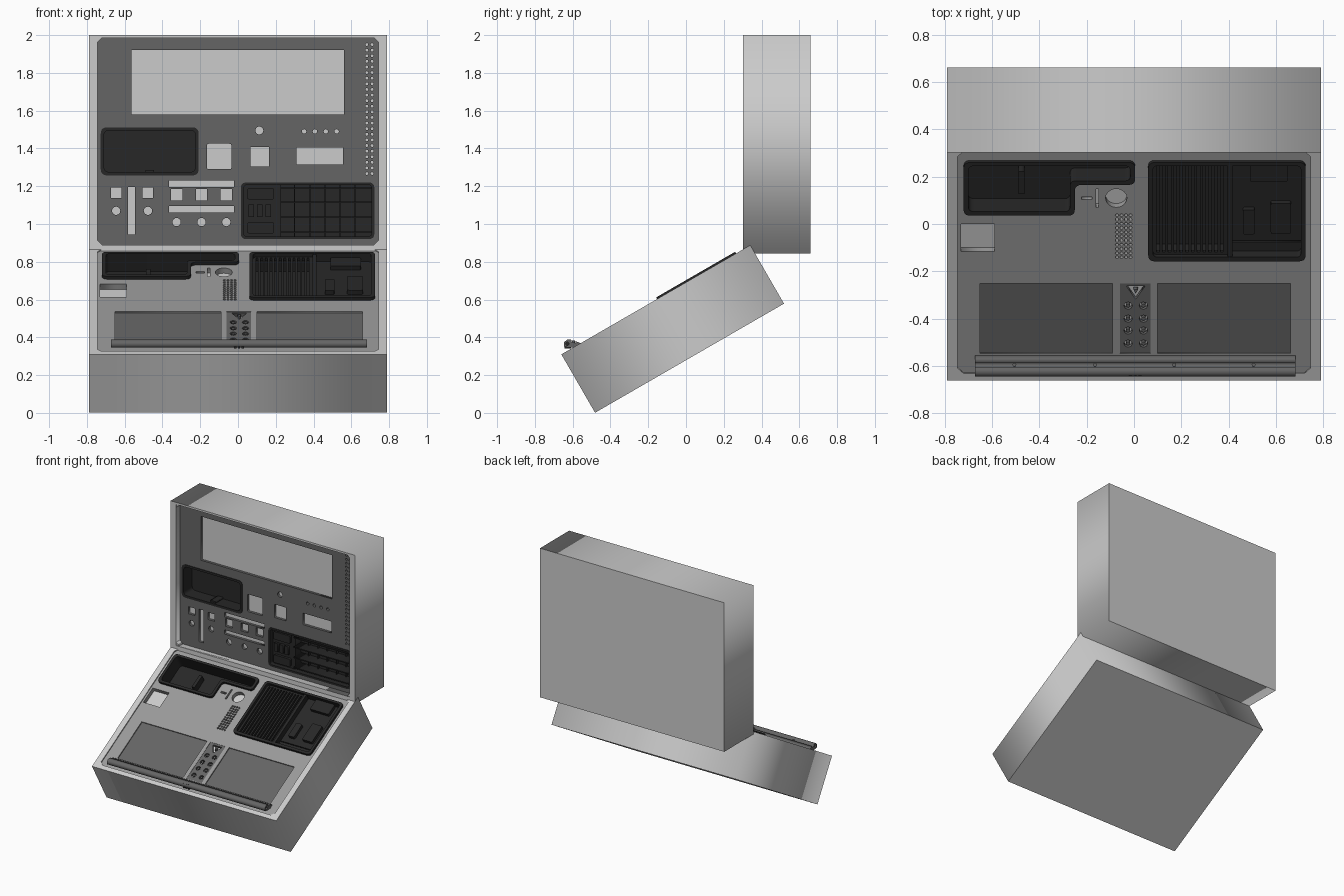
import bpy, bmesh, math
from mathutils import Matrix, Vector

if "Cube" in bpy.data.objects:
    bpy.data.objects.remove(bpy.data.objects["Cube"])

def mat(name, g):
    m = bpy.data.materials.new(name)
    m.diffuse_color = (g, g, g, 1)
    m.use_nodes = True
    m.node_tree.nodes["Principled BSDF"].inputs["Base Color"].default_value = m.diffuse_color
    return m

DARK, MID, BLACK = mat("dark_grey", 0.13), mat("mid_grey", 0.32), mat("black", 0.02)
# Local frames: x across, y away from the front / up, z out of the open face
LOW = Matrix.Translation((0, -0.66, 0.31)) @ Matrix.Rotation(math.radians(30), 4, 'X')
UP = Matrix.Translation((0, 0.303, 0.845)) @ Matrix.Rotation(math.radians(90), 4, 'X')
ALONG_X = Matrix(((0, 0, 1, 0), (1, 0, 0, 0), (0, 1, 0, 0), (0, 0, 0, 1)))
W, H, D = 0.79, 1.155, 0.357

def poly(pts, r=0.0, n=5):
    """Closed outline with optional rounded corners."""
    if not r:
        return pts
    out, P = [], [Vector(p) for p in pts]
    for i, p in enumerate(P):
        a = p + (P[i - 1] - p).normalized() * r
        b = p + (P[(i + 1) % len(P)] - p).normalized() * r
        for k in range(n + 1):
            t = k / n
            out.append(tuple(a * (1 - t) ** 2 + p * 2 * t * (1 - t) + b * t * t))
    return out

def rect(x0, x1, y0, y1, r=0.0):
    return poly([(x0, y0), (x1, y0), (x1, y1), (x0, y1)], r)

def sq(x, y, s, t=None, r=0.0):
    t = t or s
    return rect(x - s / 2, x + s / 2, y - t / 2, y + t / 2, r)

def circ(x, y, r, n=16):
    return [(x + r * math.cos(2 * math.pi * i / n), y + r * math.sin(2 * math.pi * i / n)) for i in range(n)]

def slab(name, loops, z0, z1, frame, m=None):
    """Extruded flat shape; loops inside other loops become holes."""
    cu = bpy.data.curves.new(name, 'CURVE')
    cu.dimensions, cu.fill_mode, cu.extrude = '2D', 'BOTH', (z1 - z0) / 2
    for loop in loops:
        s = cu.splines.new('POLY')
        s.points.add(len(loop) - 1)
        for p, q in zip(s.points, loop):
            p.co = (q[0], q[1], 0, 1)
        s.use_cyclic_u = True
    ob = bpy.data.objects.new(name, cu)
    bpy.context.collection.objects.link(ob)
    bpy.ops.object.select_all(action='DESELECT')
    ob.select_set(True)
    bpy.context.view_layer.objects.active = ob
    bpy.ops.object.convert(target='MESH')
    ob = bpy.context.object
    bm = bmesh.new()
    bm.from_mesh(ob.data)
    bmesh.ops.remove_doubles(bm, verts=bm.verts, dist=1e-5)
    bmesh.ops.recalc_face_normals(bm, faces=bm.faces)
    bm.to_mesh(ob.data)
    bm.free()
    ob.data.transform(frame @ Matrix.Translation((0, 0, (z0 + z1) / 2)))
    ob.data.materials.clear()
    if m:
        ob.data.materials.append(m)
    return ob

def case(name, inner, floor, pockets, frame):
    """Solid box with a recessed face, plus deeper pockets for the trays."""
    ob = slab(name, [rect(-W, W, 0, H)], -D, 0, frame)
    cuts = [([inner], floor)] + pockets
    for loops, depth in cuts:
        c = slab(name + "_cutter", loops, -depth, 0.05, frame)
        c.hide_render = True
        c.hide_set(True)
        b = ob.modifiers.new("cut", 'BOOLEAN')
        b.object, b.operation, b.solver = c, 'DIFFERENCE', 'EXACT'
    bpy.context.view_layer.objects.active = ob
    for b in list(ob.modifiers):
        bpy.ops.object.modifier_apply(modifier=b.name)
    for o in [o for o in bpy.data.objects if o.name.startswith(name + "_cutter")]:
        bpy.data.objects.remove(o)

def tray(name, outer, inner, top, bottom, frame):
    slab(name + "_wall", [outer, inner], bottom, top, frame, BLACK)
    slab(name + "_floor", [outer], bottom - 0.01, bottom, frame, BLACK)

def gussets(name, x, y0, y1, z0, z1, frame):
    s, loops = 0.025, []
    for sx in (-1, 1):
        for y, sy in ((y0, 1), (y1, -1)):
            loops.append([(sx * x, y), (sx * (x - s), y), (sx * x, y + sy * s)])
    slab(name, loops, z0, z1, frame)

# ---------- lower half (tilted base) ----------
def v(y):
    return (y + 0.655) / 0.866      # top-view y to distance along the slope

def lrect(x0, x1, y0, y1, r=0.0):
    return rect(x0, x1, v(y0), v(y1), r)

L_out = poly([(-.72, v(.045)), (-.25, v(.045)), (-.25, v(.175)), (.005, v(.175)), (.005, v(.27)), (-.72, v(.27))], .03)
L_in = poly([(-.70, v(.062)), (-.27, v(.062)), (-.27, v(.192)), (-.015, v(.192)), (-.015, v(.255)), (-.70, v(.255))], .025)
R_out, R_in = lrect(.06, .725, -.148, .27, .03), lrect(.08, .705, -.13, .255, .02)
low_inner = rect(-.745, .745, .033, 1.115)
case("base_case", low_inner, .04, [([L_out], .11), ([R_out], .11)], LOW)

keys = [lrect(-.65, -.09, -.545, -.25), lrect(.10, .66, -.545, -.25)]
strip = lrect(-.06, .07, -.545, -.25)
holes = keys + [strip, L_out, R_out, lrect(-.73, -.59, -.115, 0),
                sq(-.2, v(.11), .045, .014), sq(-.155, v(.11), .011, .09), circ(-.075, v(.11), .045, 24)]
holes += [circ(-.072 + .019 * i, v(-.14) + .0205 * j, .0075, 6) for i in range(4) for j in range(11)]
slab("base_panel", [low_inner] + holes, -.04, -.008, LOW, MID)
slab("keyboard_pads", keys, -.04, -.016, LOW, DARK)

# centre strip with plain pierced markings
marks = [[(-.033, v(-.262)), (.047, v(-.262)), (.007, v(-.318))],
         [(-.003, v(-.276)), (.017, v(-.276)), (.007, v(-.295))]]
for x in (-.025, .04):
    for y in (-.345, -.4, -.45, -.505):
        marks += [circ(x, v(y), .018, 8), circ(x, v(y), .009, 8)]
slab("centre_strip", [strip] + marks, -.03, -.010, LOW, DARK)

tray("left_tray", L_out, L_in, .010, -.10, LOW)
slab("left_tray_tab", [sq(-.475, v(.155), .025, .11)], -.10, -.05, LOW, BLACK)
tray("right_tray", R_out, R_in, .010, -.10, LOW)
slab("right_tray_divider", [lrect(.395, .415, -.13, .255)], -.10, .005, LOW, BLACK)
# grille over the left part of the right tray
slots = [lrect(.095 + .0245 * i, .107 + .0245 * i, -.12, .245) for i in range(12)]
slab("tray_grille", [lrect(.08, .395, -.13, .255)] + slots, -.03, -.012, LOW, BLACK)
slab("tray_shelf", [lrect(.415, .705, -.13, -.09), lrect(.415, .705, -.085, .255)], -.055, -.04, LOW, BLACK)
slab("tray_blocks", [sq(.57, v(.215), .16, .09, .01), sq(.485, v(.005), .05, .12, .01), sq(.62, v(.02), .085, .15, .01)],
     -.04, -.015, LOW, BLACK)
gussets("base_corner_gussets", .745, .033, 1.115, -.008, -.001, LOW)

# front bar with a channel, screws and latch prongs
bar = [(-.645, .352), (-.645, .374), (-.63, .388), (-.605, .387), (-.605, .376), (-.585, .37),
       (-.585, .381), (-.556, .367), (-.562, .348), (-.62, .345)]
slab("front_bar", [bar, circ(-.628, .366, .009, 12)], -.672, .682, ALONG_X, DARK)
slab("bar_screws", [circ(x, -.595, .008, 10) for x in (-.505, -.165, .17, .505)], .368, .382, Matrix(), DARK)
slab("latch_prongs", [rect(x - .006, x + .006, -.642, -.61) for x in (-.015, .005, .025)], .342, .378, Matrix(), BLACK)

# ---------- upper half (upright lid) ----------
def h(z):
    return z - 0.845

def urect(x0, x1, z0, z1, r=0.0):
    return rect(x0, x1, h(z0), h(z1), r)

B_out, B_in = urect(-.727, -.208, 1.257, 1.512, .035), urect(-.71, -.225, 1.275, 1.496, .03)
F_out, F_in = urect(.015, .722, .92, 1.22, .03), urect(.03, .708, .935, 1.207, .02)
up_inner = rect(-.745, .745, .045, 1.14)
case("lid_case", up_inner, .07, [([B_out], .16), ([F_out], .16)], UP)

holes = [B_out, F_out,
         urect(-.565, .56, 1.58, 1.92), urect(-.165, -.035, 1.29, 1.425, .01), urect(.065, .165, 1.305, 1.408),
         urect(.31, .555, 1.315, 1.405), circ(.113, h(1.495), .021, 20),
         urect(-.582, -.545, .945, 1.197), urect(-.365, -.022, 1.195, 1.23), urect(-.365, -.022, 1.062, 1.095)]
holes += [circ(x, h(1.49), .012, 12) for x in (.35, .407, .465, .522)]
for x in (-.645, -.477):
    holes += [sq(x, h(1.165), .055), circ(x, h(1.07), .022)]
for x in (-.325, -.193, -.062):
    holes += [sq(x, h(1.155), .06), circ(x, h(1.01), .022)]
holes += [circ(x, h(1.267 + .0297 * j), .008, 8) for x in (.682, .71) for j in range(24)]
slab("lid_panel", [up_inner] + holes, -.07, -.05, UP, DARK)

tray("lid_bin", B_out, B_in, -.045, -.15, UP)
slab("lid_bin_tab", [urect(-.49, -.445, 1.275, 1.287)], -.15, -.06, UP, BLACK)
tray("lid_rack", F_out, F_in, -.045, -.15, UP)
# rack: step block with small parts, ramped channels between thin dividers
slab("rack_step", [urect(.03, .225, .935, 1.207)], -.15, -.08, UP, BLACK)
slab("rack_blocks", [urect(.05, .19, 1.13, 1.19, .01), urect(.05, .19, .95, 1.01, .01)]
     + [sq(.07 + .045 * i, h(1.07), .03, .065) for i in range(3)], -.08, -.06, UP, BLACK)
slab("rack_dividers", [urect(.225, .708, z - .004, z + .004) for z in (.957, 1.035, 1.115, 1.19)], -.15, -.055, UP, BLACK)
ramp = [(-.09, .235), (-.15, .235), (-.15, .705), (-.10, .705), (-.145, .5)]
slab("rack_ribs", [urect(x - .003, x + .003, .935, 1.207) for x in (.30, .38, .46, .54, .62)], -.15, -.13, UP, BLACK)
gussets("lid_corner_gussets", .745, .045, 1.14, -.05, -.005, UP)
